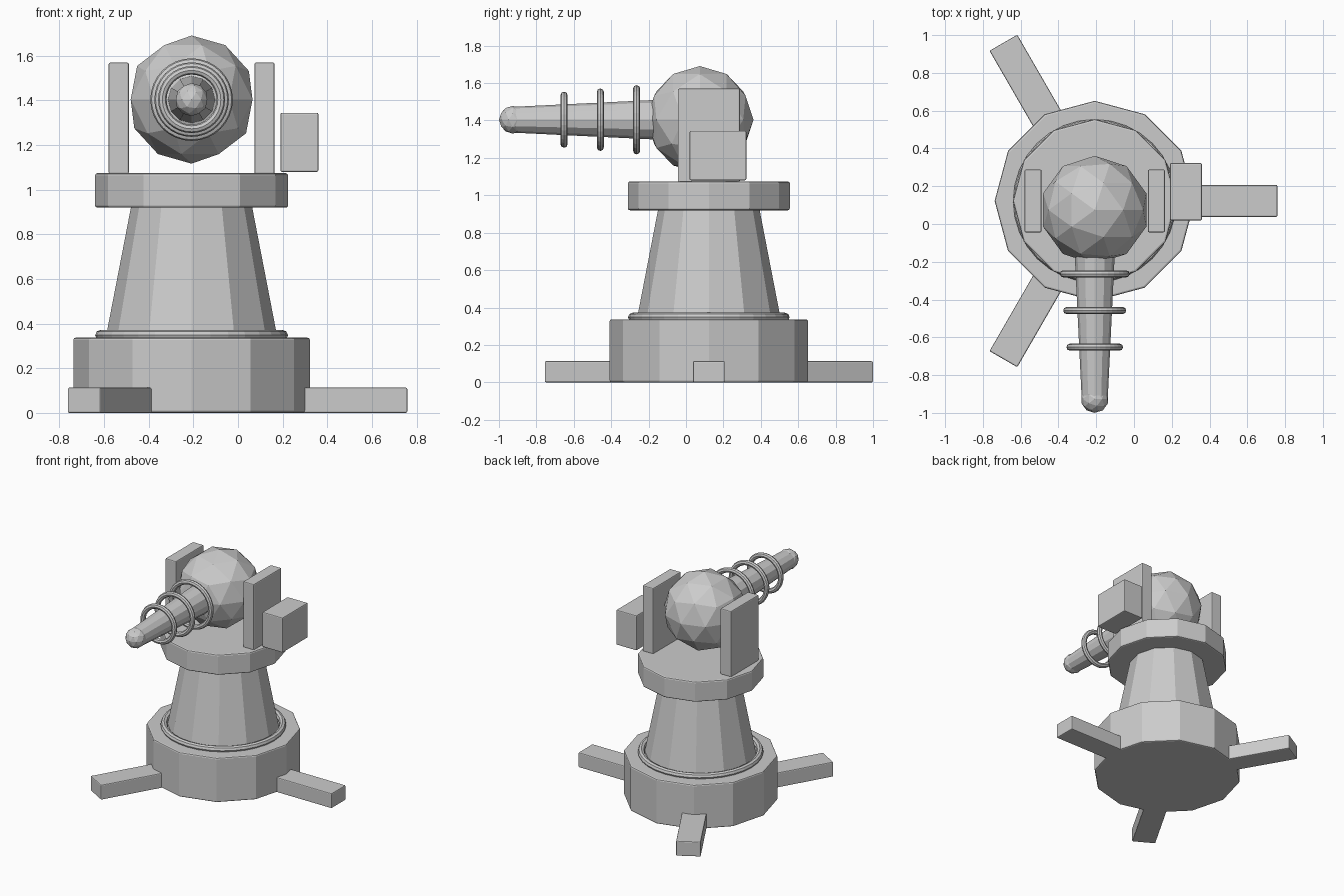
import bpy
from math import radians, cos, sin

if "Cube" in bpy.data.objects:
    bpy.data.objects.remove(bpy.data.objects["Cube"])

CX, CY = -0.208, 0.122      # axis of the pedestal
GZ = 1.404                  # height of the barrel axis


def bevel(ob, width=0.01):
    m = ob.modifiers.new("bevel", 'BEVEL')
    m.width = width
    m.segments = 2
    m.limit_method = 'ANGLE'
    m.angle_limit = radians(40)


def finish(name, bev=0.0):
    ob = bpy.context.object
    ob.name = name
    if bev:
        bevel(ob, bev)
    return ob


def drum(name, r1, r2, z0, z1, bev=0.0):
    # 12-sided drum with corners on the x and y axes
    bpy.ops.mesh.primitive_cone_add(vertices=12, radius1=r1, radius2=r2, depth=z1 - z0,
                                    location=(CX, CY, (z0 + z1) / 2))
    return finish(name, bev)


def box(name, size, loc, rot=0.0):
    bpy.ops.mesh.primitive_cube_add(size=1, location=loc, rotation=(0, 0, rot))
    ob = bpy.context.object
    ob.scale = size
    bpy.ops.object.transform_apply(location=False, rotation=False, scale=True)
    return finish(name, 0.007)


def ball(name, r, loc):
    bpy.ops.mesh.primitive_ico_sphere_add(subdivisions=2, radius=r, location=loc)
    return finish(name)


def ring(name, outer, minor, loc, rot=(0, 0, 0)):
    bpy.ops.mesh.primitive_torus_add(major_segments=32, minor_segments=8,
                                     major_radius=outer - minor, minor_radius=minor,
                                     location=loc, rotation=rot)
    return finish(name)


# pedestal
drum("base", 0.53, 0.53, 0, 0.337, 0.01)
ring("base_ring", 0.432, 0.024, (CX, CY, 0.348))
drum("column", 0.388, 0.27, 0.32, 0.93)
drum("collar", 0.433, 0.433, 0.92, 1.074, 0.01)

# three feet around the base
for i in range(3):
    a = radians(120 * i)
    r0, r1 = 0.45, 0.967
    m = (r0 + r1) / 2
    box(f"foot_{i + 1}", (r1 - r0, 0.17, 0.113),
        (CX + m * cos(a), CY + m * sin(a), 0.0565), a)

# yoke plates and side box
for side, s in (("left", -1), ("right", 1)):
    box(f"yoke_plate_{side}", (0.09, 0.332, 0.5), (CX + s * 0.3265, CY, 1.32))
box("side_box", (0.17, 0.303, 0.265), (0.275, 0.171, 1.2125))

# round body and tapered barrel
ball("body", 0.287, (CX, 0.074, GZ))
bpy.ops.mesh.primitive_cone_add(vertices=12, radius1=0.11, radius2=0.069, depth=0.845,
                                location=(CX, -0.5025, GZ), rotation=(radians(90), 0, 0))
finish("barrel")
ball("barrel_tip", 0.074, (CX, -0.926, GZ))

# rings along the barrel
for i, outer in enumerate((0.185, 0.167, 0.15)):
    ring(f"barrel_ring_{i + 1}", outer, 0.019, (CX, -0.264 - 0.194 * i, GZ), (radians(90), 0, 0))
